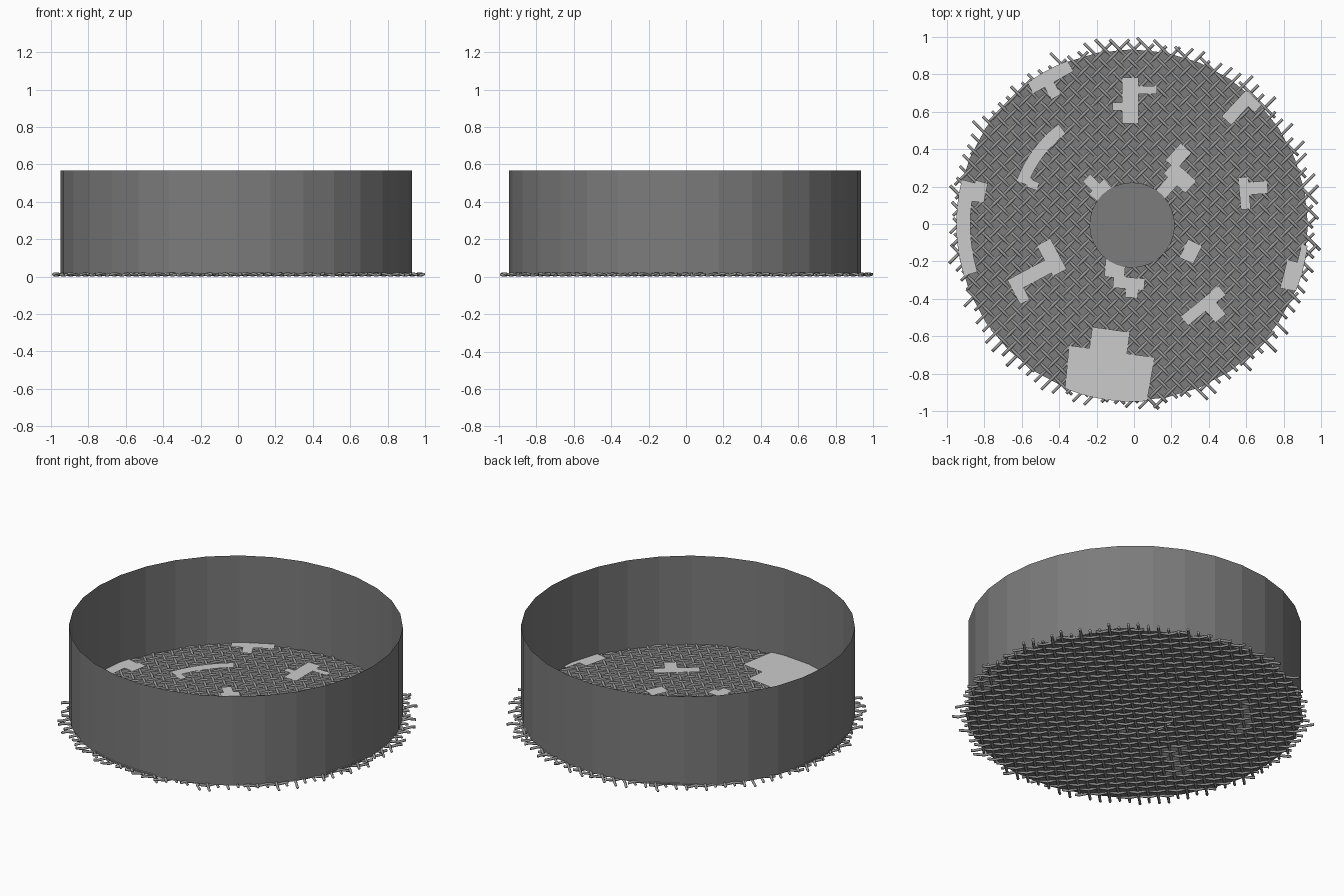
import bpy, bmesh, math, random
from mathutils import Vector

if "Cube" in bpy.data.objects:
    bpy.data.objects.remove(bpy.data.objects["Cube"])

random.seed(4)
CX, CY, R = -0.010, -0.006, 0.940      # wall centre and radius
HUB = 0.228


def material(name, v):
    m = bpy.data.materials.new(name)
    m.diffuse_color = (v, v, v, 1)
    m.use_nodes = True
    m.node_tree.nodes["Principled BSDF"].inputs["Base Color"].default_value = m.diffuse_color
    return m


WALL = material("wall grey", 0.20)
WIRE = material("wire grey", 0.32)
PATCH = material("pale grey", 0.60)


def finish(bm, name, mat, smooth=False):
    me = bpy.data.meshes.new(name)
    for f in bm.faces:
        f.smooth = smooth
    bm.to_mesh(me)
    bm.free()
    me.materials.append(mat)
    ob = bpy.data.objects.new(name, me)
    bpy.context.collection.objects.link(ob)
    return ob


def ring(bm, r, z, n=32):
    return [bm.verts.new((CX + r * math.cos(2 * math.pi * i / n),
                          CY + r * math.sin(2 * math.pi * i / n), z)) for i in range(n)]


def bridge(bm, a, b):
    n = len(a)
    for i in range(n):
        j = (i + 1) % n
        bm.faces.new((a[i], a[j], b[j], b[i]))


# Thin round wall, open at the top
bm = bmesh.new()
bridge(bm, ring(bm, R, 0.013), ring(bm, R, 0.567))
finish(bm, "wall", WALL)

# Floor sheet with a round hole
bm = bmesh.new()
bridge(bm, ring(bm, R, 0.0135), ring(bm, HUB, 0.0135))
finish(bm, "floor", WALL)

# Central disc over the hole
bm = bmesh.new()
bm.faces.new(ring(bm, HUB, 0.029))
finish(bm, "centre_disc", WALL)

# Woven diagonal wire mesh, each wire a six-sided tube waving over and under
S, RAD, WAVE, MID = 0.055, 0.0078, 0.005, 0.0128
bm = bmesh.new()
h = math.sqrt(0.5)
for family in (0, 1):
    along = Vector((h, h, 0)) if family == 0 else Vector((-h, h, 0))
    side = Vector((-along.y, along.x, 0))
    for k in range(-17, 18):
        d = k * S
        reach = math.sqrt(R * R - d * d)
        limit = math.sqrt(2) * 0.995 - abs(d)      # keeps the outline inside 2 units
        start = -min(reach + random.uniform(0.02, 0.085), limit)
        end = min(reach + random.uniform(0.02, 0.085), limit)
        inner = [i * S / 2 for i in range(-40, 41) if start + 0.01 < i * S / 2 < end - 0.01]
        prev = None
        for u in [start] + inner + [end]:
            phase = 1 if (k + family) % 2 else -1
            z = MID + phase * WAVE * math.cos(math.pi * u / S)
            c = along * u + side * d + Vector((0, 0, z))
            loop = [bm.verts.new(c + RAD * (side * math.cos(a) + Vector((0, 0, math.sin(a)))))
                    for a in (i * math.pi / 3 for i in range(6))]
            if prev:
                bridge(bm, prev, loop)
            else:
                bm.faces.new(loop)
            prev = loop
        bm.faces.new(prev[::-1])
bmesh.ops.recalc_face_normals(bm, faces=bm.faces[:])
wires = finish(bm, "wire_mesh", WIRE, smooth=True)
lowest = min(v.co.z for v in wires.data.vertices)
for v in wires.data.vertices:
    v.co.z -= lowest


def strip(bm, inner, outer, z):
    """Flat strip between two point rows, trimmed to the wall."""
    rows = []
    for pts in (inner, outer):
        row = []
        for x, y in pts:
            p = Vector((x - CX, y - CY))
            if p.length > R + 0.004:
                p *= (R + 0.004) / p.length
            row.append(bm.verts.new((p.x + CX, p.y + CY, z)))
        rows.append(row)
    a, b = rows
    for i in range(len(a) - 1):
        bm.faces.new((a[i], b[i], b[i + 1], a[i + 1]))


def plate(bm, ang, r0, r1, t0, t1, z, grow=0.004):
    """Rectangle in a radial frame: r outward, t sideways."""
    a = math.radians(ang)
    e, t = Vector((math.cos(a), math.sin(a))), Vector((-math.sin(a), math.cos(a)))
    t0, t1, r0, r1 = t0 - grow, t1 + grow, r0 - grow, r1 + grow
    ts = [t0 + (t1 - t0) * i / 6 for i in range(7)]
    strip(bm, [e * r0 + t * q for q in ts], [e * r1 + t * q for q in ts], z)


def arc(bm, r0, r1, a0, a1, z):
    angs = [math.radians(a0 + (a1 - a0) * i / 10) for i in range(11)]
    strip(bm, *[[(r * math.cos(a), r * math.sin(a)) for a in angs] for r in (r0, r1)], z)


# Stepped pale plates lying on the mesh: angle -> (r0, r1, t0, t1) pieces
PLATES = {
    262: [(.695, .96, -.25, .205), (.58, .70, -.14, .055)],
    90: [(.54, .78, -.02, .06), (.70, .735, -.12, -.02), (.61, .645, .06, .11)],
    47.5: [(.745, .94, -.022, .039), (.88, .94, -.07, -.022)],
    5: [(.58, .625, .03, .195), (.62, .725, .105, .165)],
    -14: [(.845, .95, -.14, .01), (.90, .95, .01, .11)],
    -51: [(.545, .60, -.114, .14), (.60, .68, .01, .075)],
    -26: [(.30, .375, -.05, .05)],
    265: [(.20, .29, -.13, -.03), (.29, .345, -.08, .08), (.345, .39, -.01, .05)],
    208: [(.435, .51, -.138, .04), (.51, .735, -.05, .02), (.685, .735, .02, .09)],
    135: [(.20, .28, -.05, .05), (.28, .35, -.02, .03)],
    48: [(.20, .31, -.03, .03), (.31, .39, -.09, .06), (.37, .485, .03, .10)],
    119: [(.875, .95, -.11, .13), (.80, .875, .01, .06)],
}
ARCS = [(.875, .95, 165.5, 197), (.81, .875, 164.5, 172),
        (.605, .67, 127, 160), (.55, .605, 156.5, 161)]
TOP, LOW = 0.0275, 0.0115
bm = bmesh.new()
for ang, pieces in PLATES.items():
    for p in pieces:
        plate(bm, ang, *p, TOP)
        if ang in (208, -14):          # these also show through underneath
            plate(bm, ang, *p, LOW)
for p in ARCS:
    arc(bm, *p, TOP)
    if p[0] < 0.7:
        arc(bm, *p, LOW)
finish(bm, "pale_plates", PATCH)
